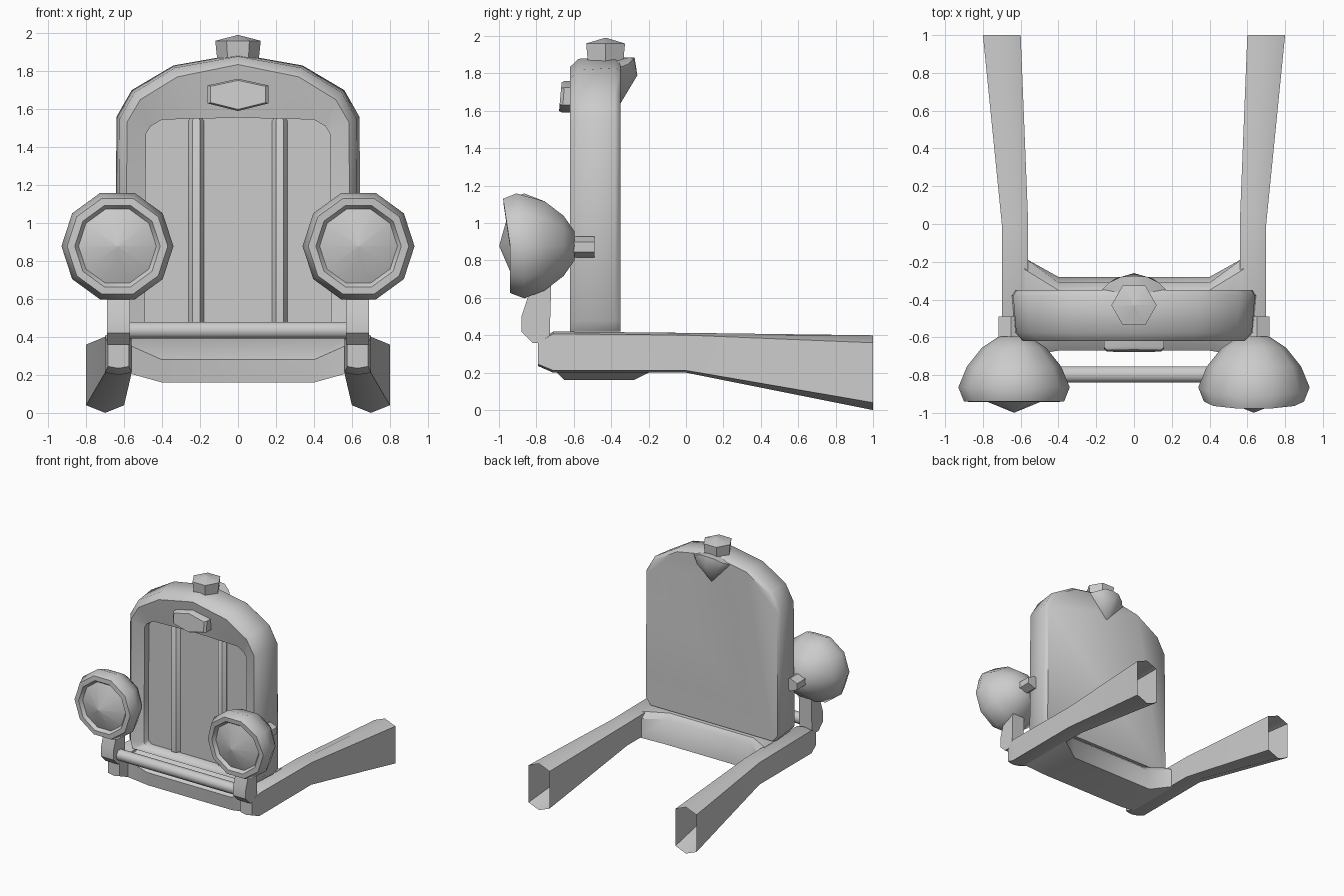
import bpy, bmesh, math
from mathutils import Vector

if "Cube" in bpy.data.objects:
    bpy.data.objects.remove(bpy.data.objects["Cube"])


def finish(name, bm, angle=40):
    bmesh.ops.recalc_face_normals(bm, faces=bm.faces[:])
    me = bpy.data.meshes.new(name)
    bm.to_mesh(me)
    bm.free()
    ob = bpy.data.objects.new(name, me)
    bpy.context.collection.objects.link(ob)
    bpy.ops.object.select_all(action='DESELECT')
    ob.select_set(True)
    bpy.context.view_layer.objects.active = ob
    bpy.ops.object.shade_smooth_by_angle(angle=math.radians(angle))
    return ob


def loft(name, rings, cap_start=True, cap_end=True, angle=40):
    """Skin a series of equal-length closed rings."""
    bm = bmesh.new()
    vs = [[bm.verts.new(p) for p in r] for r in rings]
    n = len(rings[0])
    for a, b in zip(vs, vs[1:]):
        for i in range(n):
            j = (i + 1) % n
            bm.faces.new((a[i], a[j], b[j], b[i]))
    if cap_start:
        bm.faces.new(vs[0])
    if cap_end:
        bm.faces.new(vs[-1])
    return finish(name, bm, angle)


def circle(n, r, phase=0.0):
    return [(r * math.cos(phase + 2 * math.pi * i / n),
             r * math.sin(phase + 2 * math.pi * i / n)) for i in range(n)]


def arch(half, y):
    """Full symmetric outline in xz from its right half (bottom to top centre)."""
    left = [(-x, z) for x, z in half[-2::-1]]
    return [(x, y, z) for x, z in half + left]


# Radiator shell with recessed grille panel
outer = [(0.60, 0.42), (0.648, 0.48), (0.64, 1.56), (0.56, 1.70), (0.34, 1.83), (0, 1.89)]
front = [(0.57, 0.42), (0.59, 0.48), (0.585, 1.53), (0.515, 1.65), (0.32, 1.77), (0, 1.835)]
inner = [(0.46, 0.45), (0.49, 0.48), (0.485, 1.47), (0.46, 1.51), (0.40, 1.545), (0, 1.555)]
back = [(x * 0.97, z - 0.02 * (z > 1)) for x, z in outer]
mid = [(x * 0.975, z - 0.012 * (z > 1)) for x, z in outer]
loft("radiator_shell", [arch(inner, -0.52), arch(inner, -0.58), arch(front, -0.62),
                        arch(mid, -0.575), arch(outer, -0.38), arch(back, -0.35)], angle=50)

# Filler neck bulge behind the top of the shell
bm = bmesh.new()
for x, y, z in [(0.18, -0.36, 1.83), (0.13, -0.31, 1.85), (0.07, -0.28, 1.88), (0, -0.275, 1.885),
                (0.10, -0.29, 1.79), (0, -0.26, 1.79), (0, -0.35, 1.64), (0, -0.42, 1.885)]:
    for s in ((-1, 1) if x else (1,)):
        bm.verts.new((s * x, y, z))
bmesh.ops.convex_hull(bm, input=bm.verts[:])
finish("filler_bulge", bm, 50)

# Hexagonal filler cap with low point
rings = [[(x, y - 0.43, z) for x, y in circle(6, r)]
         for r, z in [(0.108, 1.85), (0.12, 1.96), (0.004, 1.99)]]
loft("filler_cap", rings, angle=25)

# Hexagonal badge plate
hexa = [(0.16, -0.045), (0.16, 0.05), (0, 0.085), (-0.16, 0.05), (-0.16, -0.045), (0, -0.085)]
loft("badge_plate", [[(x * k, y - z * -0.08, 1.675 + z * k) for x, z in hexa]
                     for k, y in [(1, -0.56), (1, -0.655), (0.9, -0.672)]])

# Apron cross member between the rails
wide = [(-0.70, 0.21), (-0.70, 0.36), (-0.52, 0.41), (-0.24, 0.41), (-0.18, 0.37), (-0.18, 0.21)]
narrow = [(-0.65, 0.16), (-0.67, 0.28), (-0.52, 0.41), (-0.35, 0.40), (-0.31, 0.36), (-0.28, 0.16)]
loft("apron", [[(x, y, z) for y, z in sec] for x, sec in
               [(-0.58, wide), (-0.40, narrow), (0.40, narrow), (0.58, wide)]])

# Round crossbar between the lamp posts
loft("crossbar", [[(x, y - 0.797, z + 0.435) for y, z in circle(8, 0.047, math.pi / 8)]
                  for x in (-0.6, 0.6)], angle=50)

# Paired parts
for s, side in ((-1, "left"), (1, "right")):
    # Chassis rail, open at the rear
    def section(y, x0, x1, z0, z1, c):
        xm = (x0 + x1) / 2
        return [(s * x, y, z) for x, z in [(x0, z0 + c), (xm, z0), (x1, z0 + c),
                                           (x1, z1 - c), (xm, z1), (x0, z1 - c)]]
    loft("chassis_rail_" + side,
         [section(-0.79, 0.575, 0.685, 0.235, 0.37, 0.01),
          section(-0.71, 0.56, 0.70, 0.20, 0.42, 0.012),
          section(0, 0.56, 0.70, 0.20, 0.413, 0.012),
          section(1, 0.60, 0.80, 0.0, 0.40, 0.04)], cap_end=False)

    # Lamp post profile
    post = [(-0.73, 0.36), (-0.82, 0.36), (-0.88, 0.42), (-0.88, 0.50), (-0.82, 0.68), (-0.72, 0.68)]
    loft("lamp_post_" + side, [[(s * x, y, z) for y, z in post] for x in (0.57, 0.69)])

    # Bracket from shell to lamp
    loft("lamp_bracket_" + side,
         [[(s * (0.65 + x * 1.4), y, 0.872 + z) for x, z in circle(6, 0.055, math.pi / 6)]
          for y in (-0.68, -0.49)])

    # Grille bar
    loft("grille_bar_" + side,
         [[(s * 0.22 + x, y - 0.525, z) for x, y in circle(6, r)]
          for r, z in [(0.04, 0.46), (0.04, 1.54), (0.01, 1.575)]])

    # Headlamp revolved from a ten-sided profile; the right rim leans forward at the top
    prof = [(0.08, -0.595), (0.17, -0.655), (0.25, -0.755), (0.295, -0.865),
            (0.265, -0.94), (0.225, -0.942), (0.205, -0.915), (0.003, -0.998)]
    rings = []
    for r, y in prof:
        lean = 0.15 if s > 0 and -0.98 < y < -0.8 else 0
        rings.append([(s * 0.635 + x, y - lean * max(z, 0), 0.878 + z) for x, z in circle(10, r)])
    loft("headlamp_" + side, rings, angle=45)
